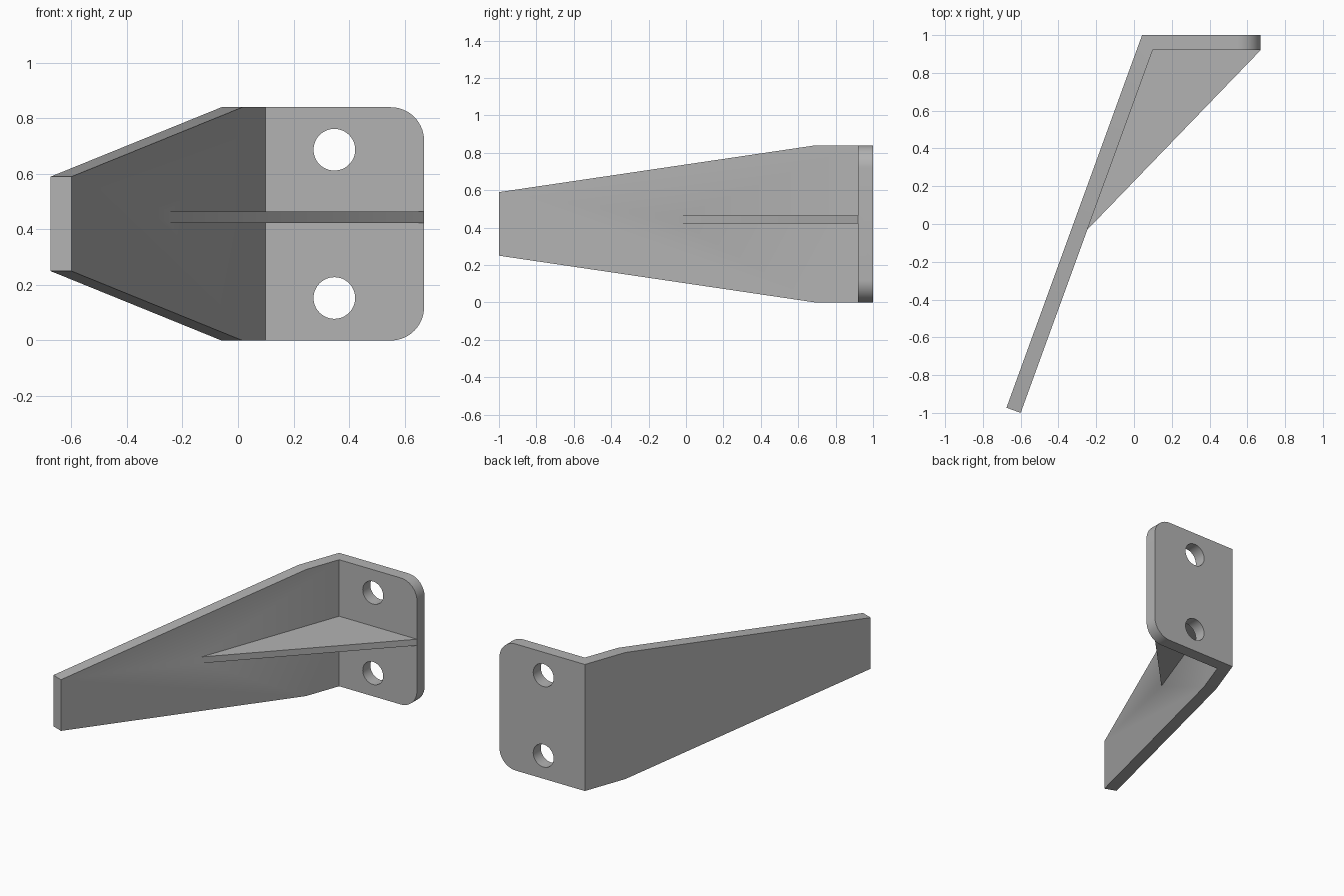
import bpy, bmesh
from math import radians, tan
from mathutils import Matrix, Vector

cube = bpy.data.objects.get("Cube")
if cube:
    bpy.data.objects.remove(cube, do_unlink=True)

HEIGHT, MID = 0.84, 0.42
WALL = 0.08
LEAN = radians(20)            # arm angle away from straight forward
ROUND = 0.12                  # plate corner radius

grey = bpy.data.materials.new("plain grey")
grey.use_nodes = True
colour = (0.45, 0.45, 0.45, 1)
grey.diffuse_color = colour
grey.node_tree.nodes["Principled BSDF"].inputs["Base Color"].default_value = colour


def add_object(name, bm):
    bmesh.ops.recalc_face_normals(bm, faces=bm.faces)
    mesh = bpy.data.meshes.new(name)
    bm.to_mesh(mesh)
    bm.free()
    mesh.materials.append(grey)
    obj = bpy.data.objects.new(name, mesh)
    bpy.context.collection.objects.link(obj)
    return obj


def prism(outline, low, high):
    """Extrude a flat outline along local z."""
    bm = bmesh.new()
    face = bm.faces.new([bm.verts.new((x, y, low)) for x, y in outline])
    ext = bmesh.ops.extrude_face_region(bm, geom=[face])
    moved = [v for v in ext["geom"] if isinstance(v, bmesh.types.BMVert)]
    bmesh.ops.translate(bm, verts=moved, vec=(0, 0, high - low))
    return bm


def combine(target, tool, operation):
    mod = target.modifiers.new(operation.title(), "BOOLEAN")
    mod.operation, mod.solver, mod.object = operation, "EXACT", tool
    tool.hide_render = True
    bpy.context.view_layer.objects.active = target
    bpy.ops.object.modifier_apply(modifier=mod.name)
    bpy.data.objects.remove(tool, do_unlink=True)


# Bent body: slanted arm and mounting plate in one plan outline
tip = Vector((-0.6, -1.0))
across = Vector((-0.94, 0.342)) * WALL
outer_tip = tip + across
inner_y, back_y, side_x = 0.92, 1.0, 0.67
inner_x = tip.x + (inner_y - tip.y) * tan(LEAN)
outer_x = outer_tip.x + (back_y - outer_tip.y) * tan(LEAN)
bm = prism([tip, (inner_x, inner_y), (side_x, inner_y),
            (side_x, back_y), (outer_x, back_y), outer_tip], 0, HEIGHT)

# Rounded outer corners of the plate
corners = [e for e in bm.edges
           if all(abs(v.co.x - side_x) < 1e-4 for v in e.verts)
           and abs(e.verts[0].co.z - e.verts[1].co.z) < 1e-4]
bmesh.ops.bevel(bm, geom=corners, offset=ROUND, segments=14, profile=0.5,
                affect="EDGES")
bracket = add_object("bracket", bm)

# Taper of the arm, above and below (local x along the arm, local y up)
along = Vector((0.342, 0.94, 0))
frame = Matrix.Translation((tip.x, tip.y, MID)) @ Matrix(
    (along, (0, 0, 1), (0.94, -0.342, 0))).transposed().to_4x4()
for side in (1, -1):
    wedge = [(-0.1, side * 0.156), (1.8, side * MID),
             (1.8, side * 0.6), (-0.1, side * 0.6)]
    bm = prism(wedge, -0.3, 0.3)
    bm.transform(frame)
    combine(bracket, add_object("taper_cutter", bm), "DIFFERENCE")

# Screw holes
for side in (1, -1):
    bm = bmesh.new()
    bmesh.ops.create_cone(bm, cap_ends=True, segments=48, radius1=0.075,
                          radius2=0.075, depth=0.4)
    bm.transform(Matrix.Translation((0.347, 0.96, MID + side * 0.267))
                 @ Matrix.Rotation(radians(90), 4, "X"))
    combine(bracket, add_object("hole_cutter", bm), "DIFFERENCE")

# Triangular stiffening rib, its hidden sides sunk into the walls
rib = [(-0.247, -0.03), (side_x, inner_y), (0.64, 0.96),
       (0.08, 0.96), (-0.28, -0.02)]
combine(bracket, add_object("rib", prism(rib, 0.423, 0.465)), "UNION")

# Crisp edges with smooth holes and corners
bpy.ops.object.select_all(action="DESELECT")
bracket.select_set(True)
bpy.context.view_layer.objects.active = bracket
bpy.ops.object.shade_smooth_by_angle(angle=radians(30))
